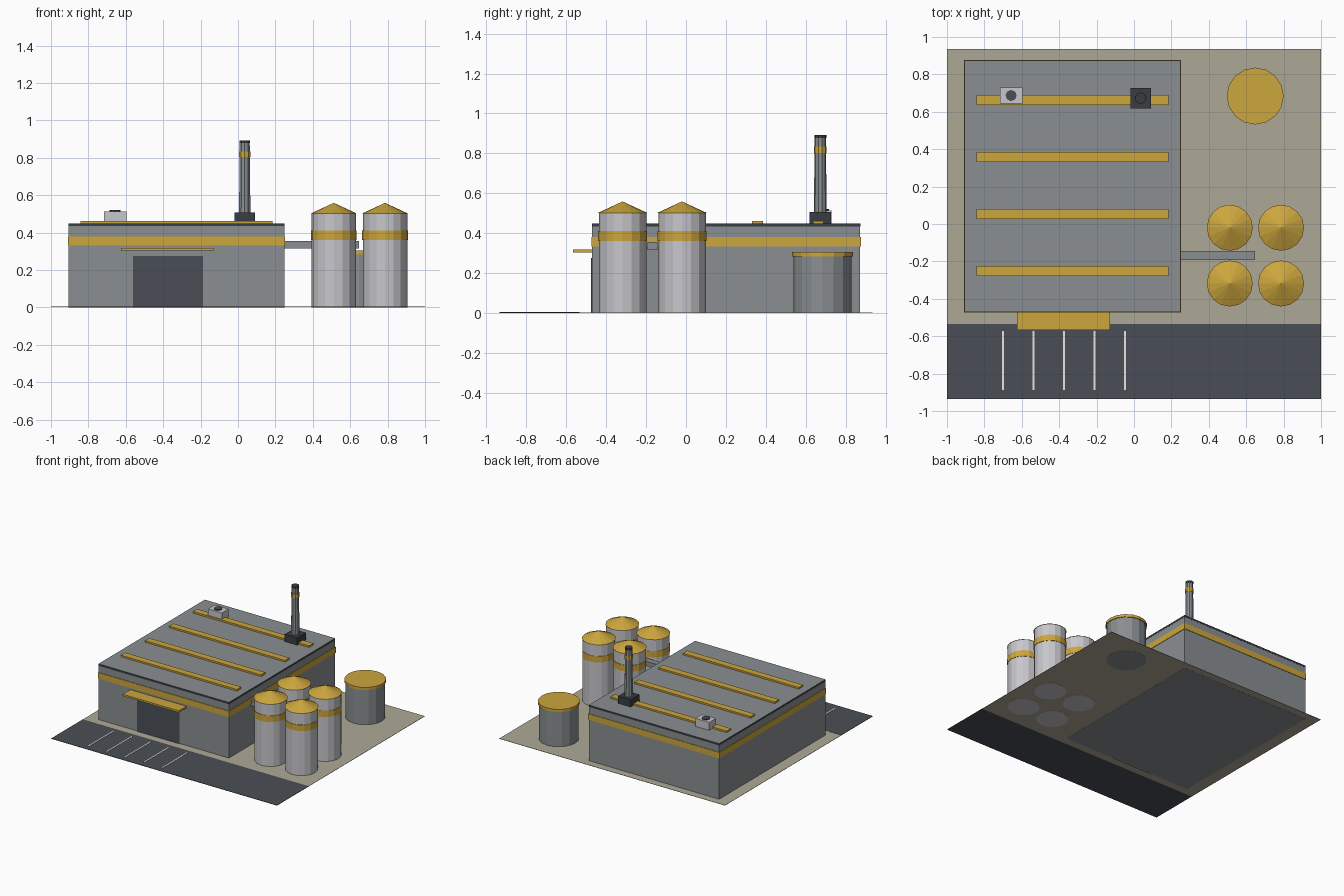
import bpy, bmesh, math
from mathutils import Matrix

if "Cube" in bpy.data.objects:
    bpy.data.objects.remove(bpy.data.objects["Cube"])


def material(name, srgb):
    m = bpy.data.materials.new(name)
    lin = [c / 12.92 if c <= 0.04045 else ((c + 0.055) / 1.055) ** 2.4 for c in srgb]
    m.diffuse_color = (*lin, 1)
    m.use_nodes = True
    m.node_tree.nodes["Principled BSDF"].inputs["Base Color"].default_value = m.diffuse_color
    return m


GREY = material("wall grey", (0.54, 0.56, 0.57))
YELLOW = material("trim yellow", (0.80, 0.65, 0.24))
DARK = material("asphalt dark", (0.29, 0.305, 0.33))
BLACK = material("stack base dark", (0.22, 0.24, 0.265))
SAND = material("yard sand", (0.68, 0.66, 0.59))
LIGHT = material("silo light grey", (0.78, 0.78, 0.80))
WHITE = material("line white", (0.90, 0.90, 0.89))


def finish(name, bm, mats):
    me = bpy.data.meshes.new(name)
    bm.to_mesh(me)
    bm.free()
    for m in mats:
        me.materials.append(m)
    ob = bpy.data.objects.new(name, me)
    bpy.context.collection.objects.link(ob)
    return ob


def box(name, x0, x1, y0, y1, z0, z1, mat, top=None):
    bm = bmesh.new()
    bmesh.ops.create_cube(bm, size=1)
    for v in bm.verts:
        v.co = ((x0 + x1) / 2 + v.co.x * (x1 - x0),
                (y0 + y1) / 2 + v.co.y * (y1 - y0),
                (z0 + z1) / 2 + v.co.z * (z1 - z0))
    bm.normal_update()
    if top:
        for f in bm.faces:
            f.material_index = 1 if f.normal.z > 0.5 else 0
    return finish(name, bm, [mat, top] if top else [mat])


def cyl(name, x, y, z0, z1, r, mat, sides=16, r2=None):
    bm = bmesh.new()
    bmesh.ops.create_cone(bm, cap_ends=True, segments=sides, radius1=r,
                          radius2=r if r2 is None else r2, depth=z1 - z0,
                          matrix=Matrix.Translation((x, y, (z0 + z1) / 2)))
    return finish(name, bm, [mat])


# Yard, road and parking lines
box("yard", -1, 1, -0.535, 0.935, 0.001, 0.003, SAND)
box("road", -1, 1, -0.935, -0.535, 0.001, 0.004, DARK)
for i in range(5):
    x = -0.701 + i * 0.163
    box(f"parking_line_{i + 1}", x - 0.005, x + 0.005, -0.888, -0.572, 0.003, 0.006, WHITE)

# Main hall
X0, X1, Y0, Y1 = -0.905, 0.248, -0.47, 0.873
box("hall_walls", X0, X1, Y0, Y1, 0, 0.434, GREY)
box("hall_band", X0 - 0.004, X1 + 0.004, Y0 - 0.004, Y1 + 0.004, 0.332, 0.38, YELLOW)
box("hall_roof", X0 - 0.001, X1 + 0.001, Y0 - 0.001, Y1 + 0.001, 0.434, 0.449, BLACK, GREY)
for i in range(4):
    y = -0.251 + i * 0.3045
    box(f"roof_strip_{i + 1}", -0.842, 0.185, y - 0.027, y + 0.027, 0.447, 0.462, YELLOW)

# Loading door and awning
box("loading_door", -0.561, -0.187, -0.476, -0.468, 0, 0.276, DARK)
box("awning", -0.625, -0.128, -0.566, -0.468, 0.303, 0.317, YELLOW)

# Roof ventilation unit
box("vent_unit", -0.717, -0.595, 0.645, 0.73, 0.448, 0.513, LIGHT)
cyl("vent_fan", -0.657, 0.687, 0.512, 0.52, 0.03, DARK, 8)

# Chimney
CX, CY = 0.036, 0.673
box("stack_base", CX - 0.055, CX + 0.055, CY - 0.055, CY + 0.055, 0.448, 0.507, BLACK)
cyl("stack", CX, CY, 0.506, 0.885, 0.032, GREY, 10, 0.028)
cyl("stack_band", CX, CY, 0.803, 0.834, 0.032, YELLOW, 10)
cyl("stack_cap", CX, CY, 0.878, 0.893, 0.030, BLACK, 10)

# Four silos
for i, x in enumerate((0.512, 0.786)):
    for j, y in enumerate((-0.318, -0.02)):
        n = f"{i * 2 + j + 1}"
        cyl("silo_body_" + n, x, y, 0, 0.503, 0.119, LIGHT)
        cyl("silo_band_" + n, x, y, 0.36, 0.41, 0.122, YELLOW)
        cyl("silo_cone_" + n, x, y, 0.502, 0.559, 0.123, YELLOW, 16, 0)

# Pipe duct from hall to silos
box("duct", 0.24, 0.647, -0.192, -0.144, 0.316, 0.355, GREY)

# Storage tank
cyl("tank_body", 0.648, 0.684, 0, 0.284, 0.146, GREY)
cyl("tank_lid", 0.648, 0.684, 0.283, 0.305, 0.152, YELLOW)
